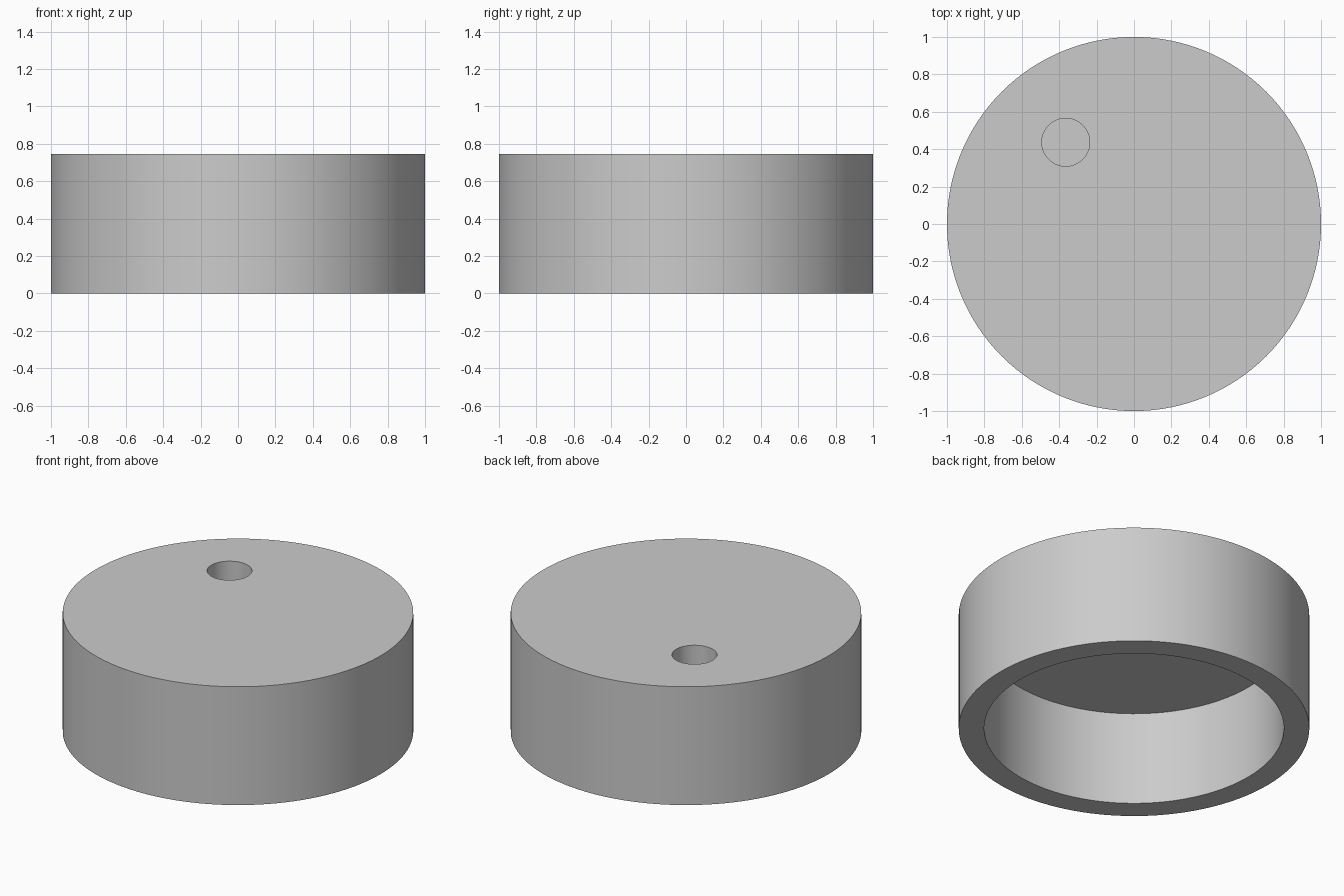
import bpy
import math

cube = bpy.data.objects.get("Cube")
if cube:
    bpy.data.objects.remove(cube, do_unlink=True)

HEIGHT = 0.745

# Single grey material
grey = bpy.data.materials.new("plain grey")
grey.use_nodes = True
colour = (0.6, 0.6, 0.6, 1)
grey.diffuse_color = colour
grey.node_tree.nodes["Principled BSDF"].inputs["Base Color"].default_value = colour


def cylinder(name, radius, bottom, top, x=0, y=0, sides=128):
    bpy.ops.mesh.primitive_cylinder_add(
        vertices=sides, radius=radius, depth=top - bottom,
        location=(x, y, (bottom + top) / 2))
    obj = bpy.context.object
    obj.name = name
    obj.data.materials.append(grey)
    return obj


def cut(target, cutter):
    mod = target.modifiers.new(cutter.name, "BOOLEAN")
    mod.operation = "DIFFERENCE"
    mod.solver = "EXACT"
    mod.object = cutter
    cutter.hide_render = True
    bpy.context.view_layer.objects.active = target
    bpy.ops.object.modifier_apply(modifier=mod.name)
    bpy.data.objects.remove(cutter, do_unlink=True)


# Round cap body
cap = cylinder("round_cap", 1, 0, HEIGHT)

# Wide cavity open at the bottom
cut(cap, cylinder("cavity_cutter", 0.855, -0.1, 0.59))

# Small blind hole in the top face
cut(cap, cylinder("hole_cutter", 0.128, HEIGHT - 0.14, HEIGHT + 0.1,
                  x=-0.365, y=0.437, sides=64))

# Smooth walls with crisp rims
bpy.ops.object.select_all(action="DESELECT")
cap.select_set(True)
bpy.context.view_layer.objects.active = cap
bpy.ops.object.shade_smooth_by_angle(angle=math.radians(30))
